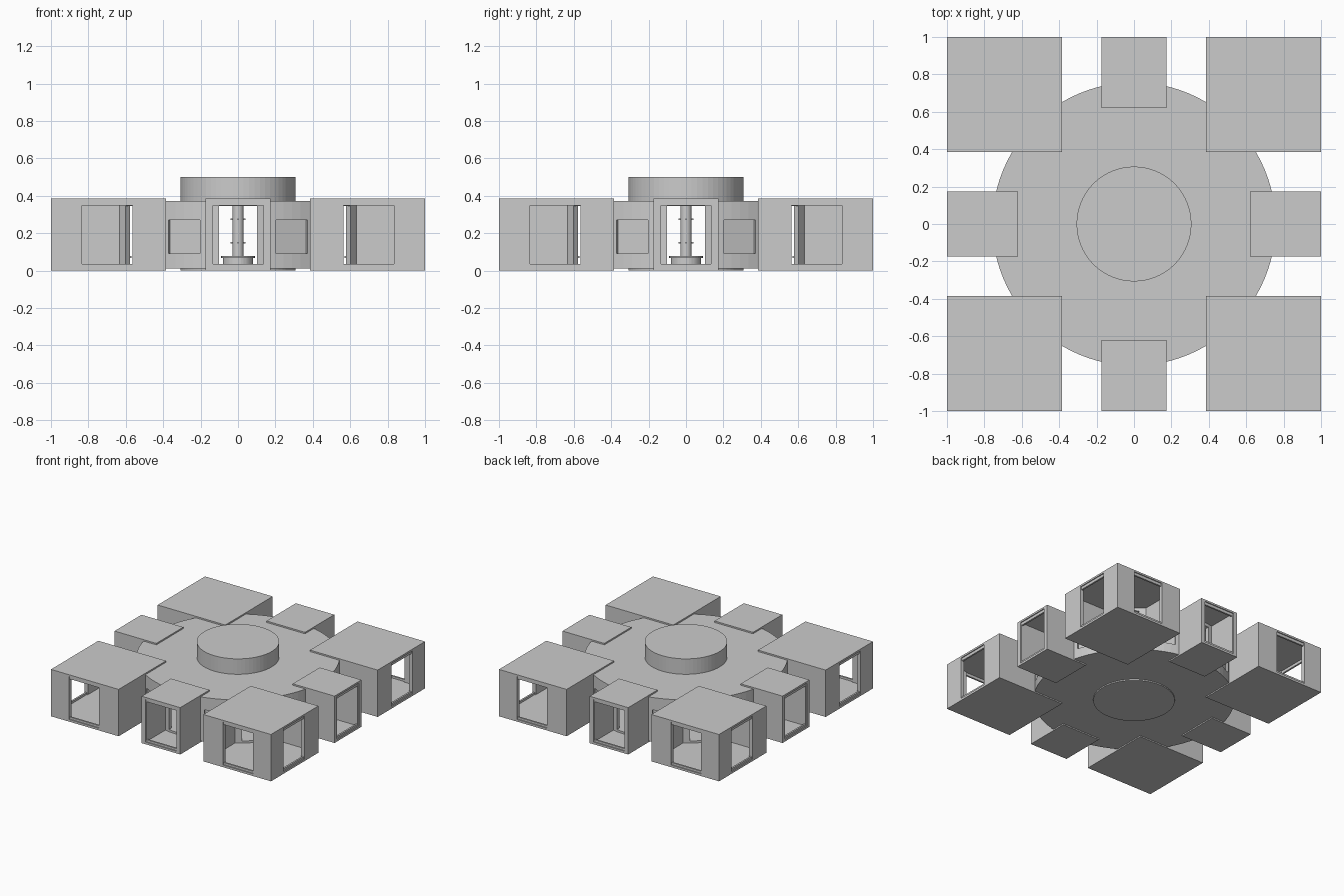
import bpy, bmesh, math
from mathutils import Matrix

if "Cube" in bpy.data.objects:
    bpy.data.objects.remove(bpy.data.objects["Cube"])

grey = bpy.data.materials.new("plain grey")
grey.diffuse_color = (0.6, 0.6, 0.6, 1)
grey.use_nodes = True
grey.node_tree.nodes["Principled BSDF"].inputs["Base Color"].default_value = grey.diffuse_color


def make(name, bm):
    mesh = bpy.data.meshes.new(name)
    bmesh.ops.recalc_face_normals(bm, faces=bm.faces)
    bm.to_mesh(mesh)
    bm.free()
    mesh.materials.append(grey)
    ob = bpy.data.objects.new(name, mesh)
    bpy.context.collection.objects.link(ob)
    return ob


def box(bm, x0, x1, y0, y1, z0, z1, angle=0):
    m = (Matrix.Rotation(math.radians(angle), 4, 'Z')
         @ Matrix.Translation(((x0 + x1) / 2, (y0 + y1) / 2, (z0 + z1) / 2))
         @ Matrix.Diagonal((x1 - x0, y1 - y0, z1 - z0, 1)))
    bmesh.ops.create_cube(bm, size=1, matrix=m)


def boxes(name, items, angle=0):
    bm = bmesh.new()
    for b in items:
        box(bm, *b, angle)
    return make(name, bm)


def cylinder(name, r, z0, z1, sides=64):
    bm = bmesh.new()
    bmesh.ops.create_cone(bm, cap_ends=True, segments=sides, radius1=r, radius2=r,
                          depth=z1 - z0, matrix=Matrix.Translation((0, 0, (z0 + z1) / 2)))
    return make(name, bm)


# Round hall: floor, roof, raised drum, underside plate
R = 0.757
cylinder("hall_floor", R, 0.01, 0.035, 96)
cylinder("hall_roof", R, 0.345, 0.373, 96)
cylinder("roof_drum", 0.307, 0.37, 0.5)
cylinder("underside_plate", 0.307, 0.0, 0.012)

# Ring wall as a lathed rectangle
bm = bmesh.new()
profile = [(0.722, 0.03), (R, 0.03), (R, 0.35), (0.722, 0.35)]
vs = [bm.verts.new((x, 0, z)) for x, z in profile]
es = [bm.edges.new((vs[i], vs[(i + 1) % 4])) for i in range(4)]
bmesh.ops.spin(bm, geom=vs + es, cent=(0, 0, 0), axis=(0, 0, 1),
               angle=2 * math.pi, steps=96, use_duplicate=False)
bmesh.ops.remove_doubles(bm, verts=bm.verts, dist=1e-4)
ring = make("hall_wall", bm)

# Doorways every 45 degrees, recessed window panels between them
bm = bmesh.new()
for k in range(8):
    box(bm, 0.66, 0.85, -0.102, 0.102, 0.0345, 0.3455, 45 * k)
    box(bm, 0.736, 0.85, -0.09, 0.09, 0.09, 0.27, 45 * k + 22.5)
cutter = make("opening_cutter", bm)
cutter.hide_render = True
cutter.hide_viewport = True
mod = ring.modifiers.new("openings", 'BOOLEAN')
mod.object = cutter
mod.operation = 'DIFFERENCE'
mod.solver = 'EXACT'

# Benches below the windows
for k in range(8):
    boxes("bench", [(0.652, 0.725, -0.085, 0.085, 0.066, 0.078),
                    (0.672, 0.725, -0.075, 0.075, 0.03, 0.066)], 45 * k + 22.5)

# Central column with round base and small knobs
cylinder("column_base", 0.08, 0.03, 0.068, 32)
cylinder("column_base_top", 0.09, 0.068, 0.078, 32)
cylinder("column", 0.03, 0.075, 0.35, 32)
for k in range(4):
    boxes("column_knobs", [(0.025, 0.04, -0.004, 0.004, z, z + 0.008)
                           for z in (0.145, 0.27)], 90 * k)

A, B, T = 0.385, 1.0, 0.03           # corner room inner edge, outer edge, wall
O0, O1 = 0.565, 0.835                # window opening in corner room
for k in range(4):
    a = 90 * k
    # Corner room slabs
    boxes("room_floor", [(A, B, A, B, 0, 0.018)], a)
    boxes("room_roof", [(A, B, A, B, 0.37, 0.385)], a)
    # Corner room walls, with an open window on both outer sides
    walls = [(0.61, B, A, A + T), (A, A + T, 0.61, B),
             (A, O0, B - T, B), (O1, B, B - T, B),
             (B - T, B, A, O0), (B - T, B, O1, B)]
    boxes("room_walls", [w + (0.015, 0.373) for w in walls], a)
    # Window sill and header bars, set back a little
    bars = []
    for z0, z1 in ((0.015, 0.035), (0.347, 0.372)):
        bars += [(O0, O1, B - 0.022, B - 0.008, z0, z1),
                 (B - 0.022, B - 0.008, O0, O1, z0, z1)]
    boxes("room_window_bars", bars, a)
    # Entrance passage
    boxes("passage_floor", [(0.62, B, -0.175, 0.175, 0, 0.018)], a)
    boxes("passage_roof", [(0.62, B, -0.175, 0.175, 0.37, 0.385)], a)
    boxes("passage_walls", [(0.715, B, s * 0.1575 - 0.0175, s * 0.1575 + 0.0175,
                             0.015, 0.373) for s in (-1, 1)], a)
    boxes("passage_frame", [(B - 0.022, B - 0.008, -0.142, 0.142, 0.015, 0.035),
                            (B - 0.022, B - 0.008, -0.142, 0.142, 0.347, 0.372),
                            (B - 0.022, B - 0.008, -0.142, -0.135, 0.015, 0.372),
                            (B - 0.022, B - 0.008, 0.135, 0.142, 0.015, 0.372)], a)
